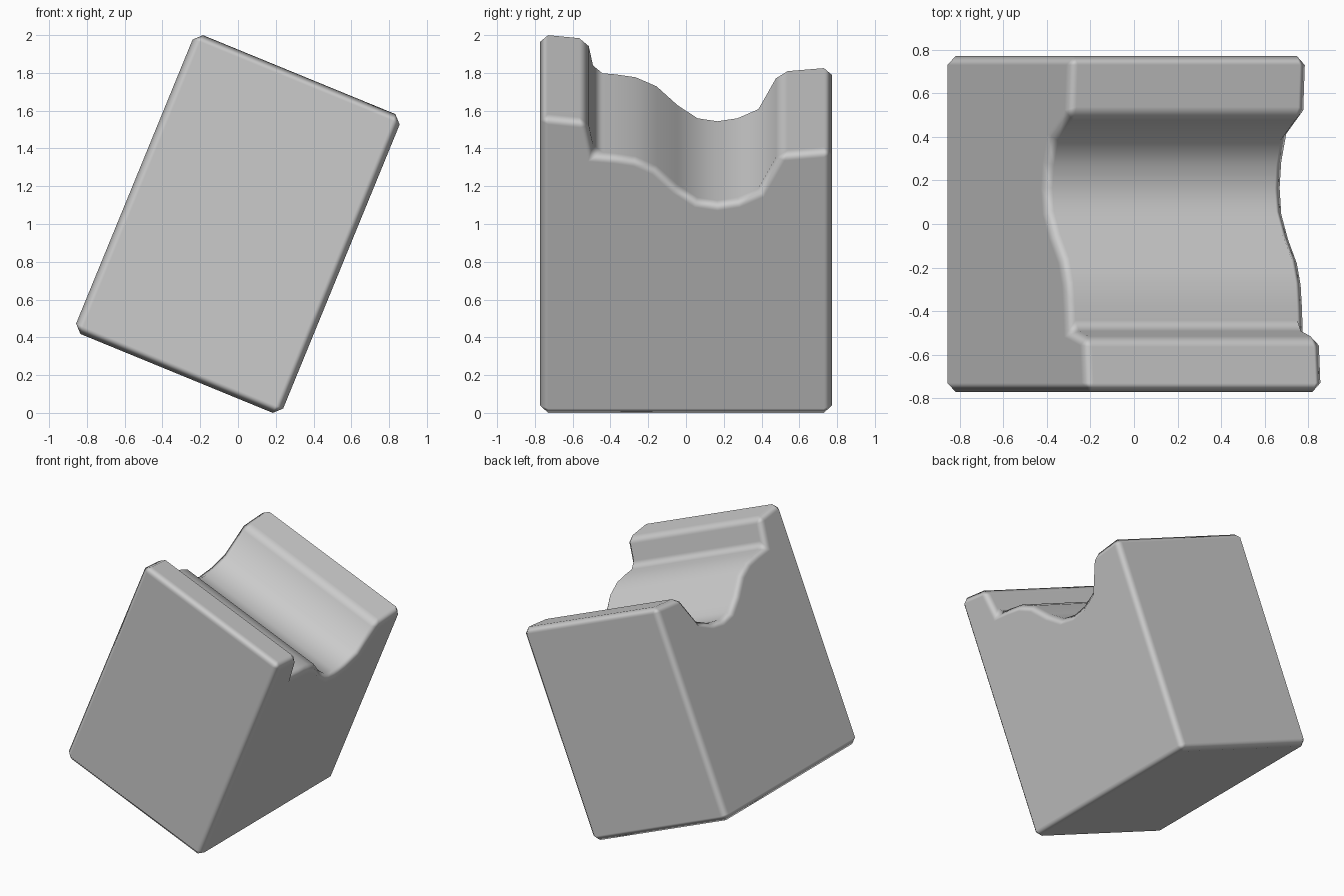
import bpy, bmesh, math

if "Cube" in bpy.data.objects:
    bpy.data.objects.remove(bpy.data.objects["Cube"])

WIDTH = 1.185                 # block width along the profile's extrusion
BEVEL = 0.042
TILT = math.radians(22.3)

# Cross-section (depth y, height): stepped front lip, wavy channel, rear lip
profile = [
    (-0.772, 0.0), (0.772, 0.0), (0.772, 1.525),
    (0.496, 1.50), (0.383, 1.286), (0.272, 1.234), (0.166, 1.217),
    (0.061, 1.234), (-0.045, 1.309), (-0.156, 1.417), (-0.267, 1.469),
    (-0.378, 1.486), (-0.484, 1.495), (-0.523, 1.688), (-0.772, 1.714),
]

# Extrude the cross-section across the width
bm = bmesh.new()
face = bm.faces.new([bm.verts.new((-WIDTH / 2, y, z)) for y, z in profile])
ext = bmesh.ops.extrude_face_region(bm, geom=[face])
moved = [v for v in ext["geom"] if isinstance(v, bmesh.types.BMVert)]
bmesh.ops.translate(bm, verts=moved, vec=(WIDTH, 0, 0))
bmesh.ops.recalc_face_normals(bm, faces=bm.faces)
mesh = bpy.data.meshes.new("channel_block")
bm.to_mesh(mesh)
bm.free()
mesh.shade_smooth()

block = bpy.data.objects.new("channel_block", mesh)
bpy.context.collection.objects.link(block)

# Chamfer the hard corners, leaving the channel curve smooth
bevel = block.modifiers.new("chamfer", "BEVEL")
bevel.width = BEVEL
bevel.segments = 1
bevel.limit_method = "ANGLE"
bevel.angle_limit = math.radians(42)
bevel.harden_normals = True

# Tip the block onto its lower right edge
block.rotation_euler = (0, TILT, 0)
block.location = (-0.325, 0, (WIDTH / 2 - BEVEL) * math.sin(TILT))
